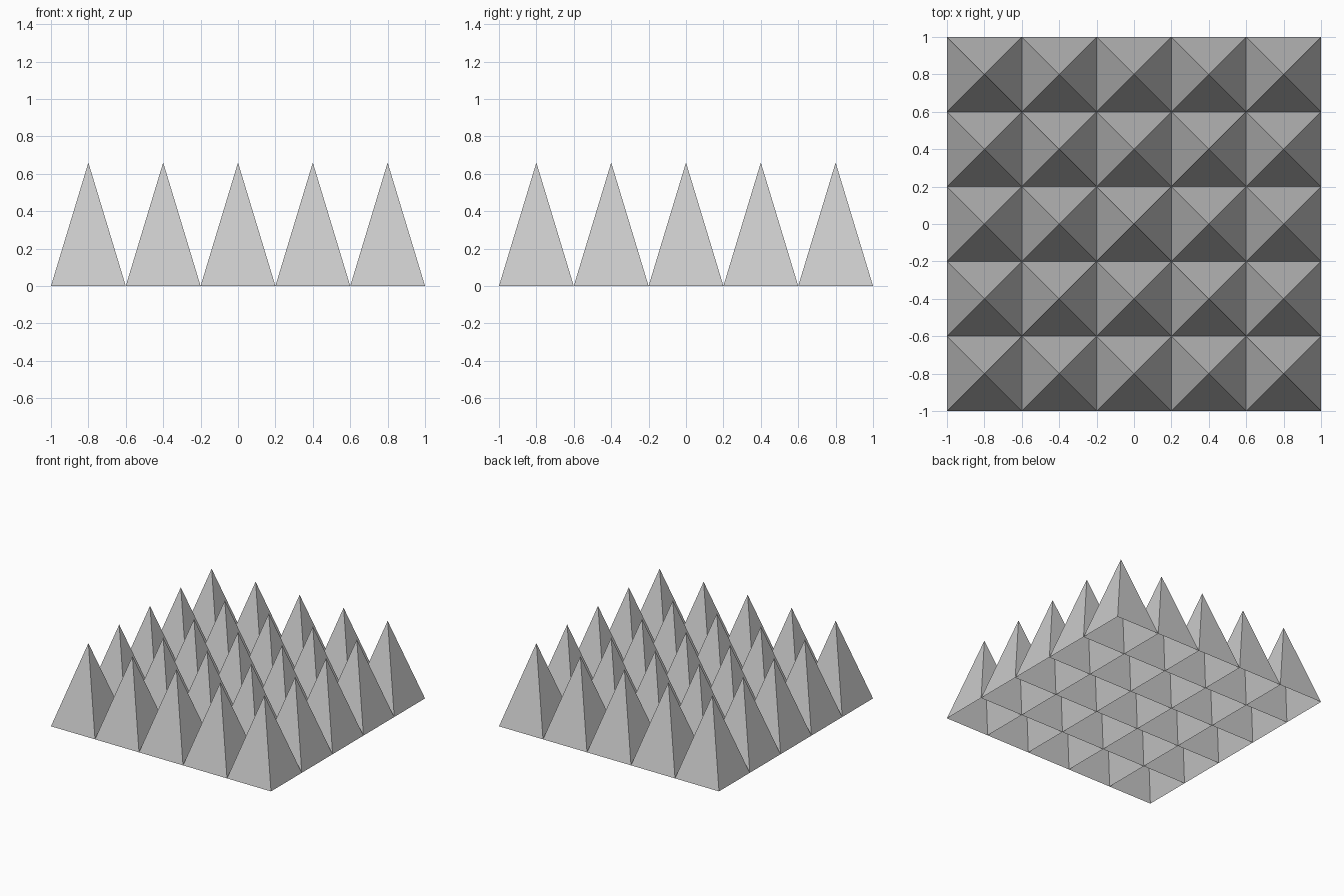
import bpy, bmesh

if "Cube" in bpy.data.objects:
    bpy.data.objects.remove(bpy.data.objects["Cube"])

N = 5            # pyramids per side
CELL = 0.4       # base width of one pyramid
HEIGHT = 0.66

# Grid of open-bottomed pyramids sharing base edges
bm = bmesh.new()
base = [[bm.verts.new((-1 + i * CELL, -1 + j * CELL, 0)) for j in range(N + 1)]
        for i in range(N + 1)]
for i in range(N):
    for j in range(N):
        apex = bm.verts.new((-1 + (i + 0.5) * CELL, -1 + (j + 0.5) * CELL, HEIGHT))
        ring = [base[i][j], base[i + 1][j], base[i + 1][j + 1], base[i][j + 1]]
        for k in range(4):
            bm.faces.new((ring[k], ring[(k + 1) % 4], apex))

mesh = bpy.data.meshes.new("pyramid_panel")
bm.to_mesh(mesh)
bm.free()
panel = bpy.data.objects.new("pyramid_panel", mesh)
bpy.context.collection.objects.link(panel)
